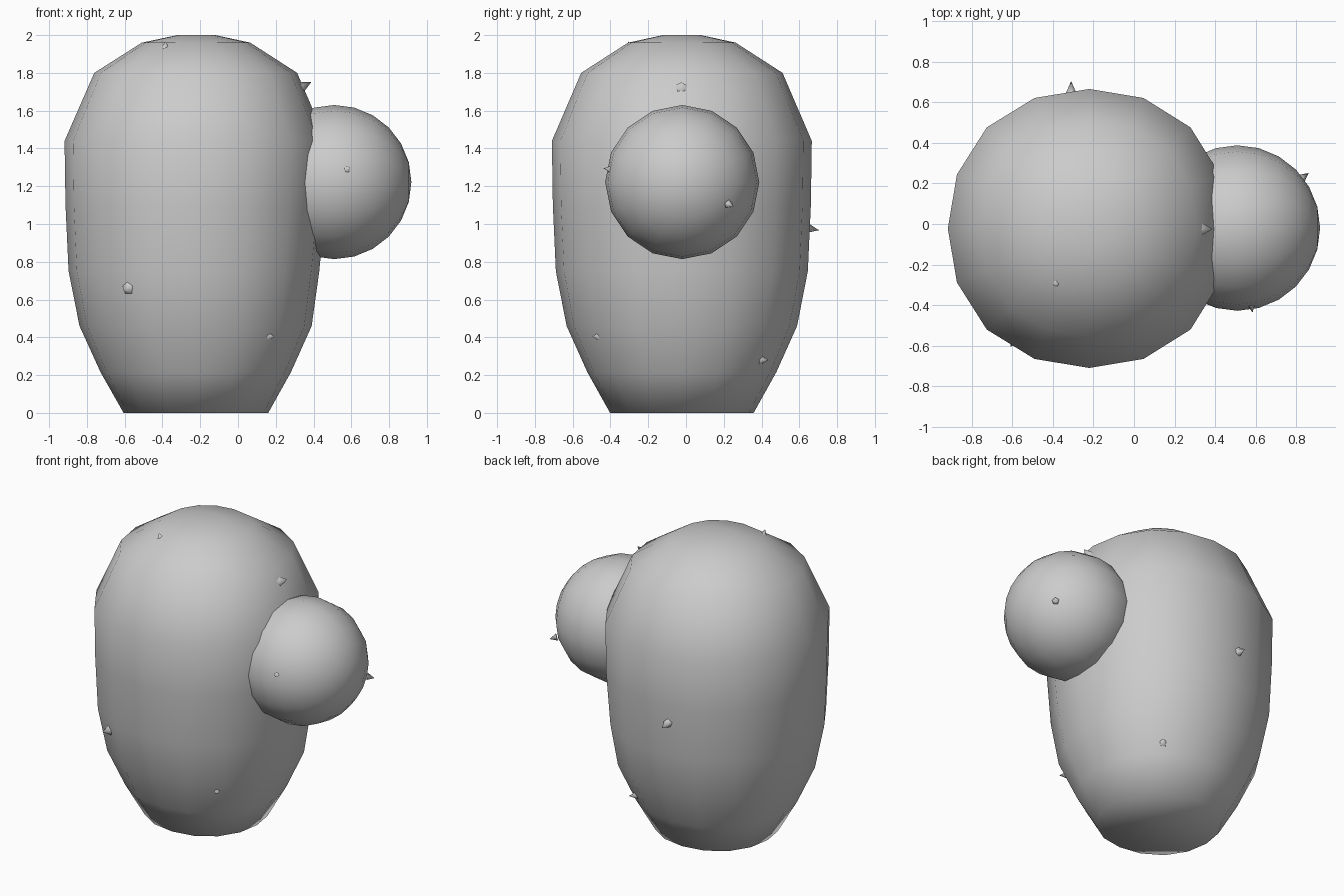
import bpy, bmesh, math
from mathutils import Vector, Matrix

if "Cube" in bpy.data.objects:
    bpy.data.objects.remove(bpy.data.objects["Cube"])

CX, CY, SIDES = -0.22, -0.022, 16
BALL = Vector((0.51, -0.02, 1.222))


def finish(bm, name, angle=75):
    bmesh.ops.recalc_face_normals(bm, faces=bm.faces)
    me = bpy.data.meshes.new(name)
    bm.to_mesh(me)
    bm.free()
    ob = bpy.data.objects.new(name, me)
    bpy.context.collection.objects.link(ob)
    bpy.ops.object.select_all(action='DESELECT')
    ob.select_set(True)
    bpy.context.view_layer.objects.active = ob
    bpy.ops.object.shade_smooth_by_angle(angle=math.radians(angle))
    return ob


# body: slightly squarish revolved profile
profile = [(0.38, 0), (0.50, 0.215), (0.61, 0.46), (0.667, 0.75), (0.683, 1.1),
           (0.688, 1.44), (0.533, 1.8), (0.285, 1.96), (0.10, 2.0)]
bm = bmesh.new()
rings = []
for r, z in profile:
    ring = []
    for i in range(SIDES):
        a = 2 * math.pi * i / SIDES
        k = r * (1 + 0.025 * math.sin(2 * a) ** 2)
        x = CX + k * math.cos(a) * (1.015 if math.cos(a) < 0 else 0.975 if z == 0.75 else 1)
        ring.append(bm.verts.new((x, CY + k * math.sin(a), z)))
    rings.append(ring)
for lo, hi in zip(rings, rings[1:]):
    for i in range(SIDES):
        j = (i + 1) % SIDES
        bm.faces.new((lo[i], lo[j], hi[j], hi[i]))
bm.faces.new(rings[0][::-1])
bm.faces.new(rings[-1])
finish(bm, "cactus_body")

# ball arm: sphere open where it sinks into the body
bm = bmesh.new()
bmesh.ops.create_uvsphere(bm, u_segments=16, v_segments=12, radius=0.408,
                          matrix=Matrix.Translation(BALL) @ Matrix.Rotation(math.pi / 2, 4, 'Y'))
bmesh.ops.bisect_plane(bm, geom=bm.verts[:] + bm.edges[:] + bm.faces[:],
                       plane_co=(0.34, 0, 0), plane_no=(-1, 0, 0), clear_outer=True)
finish(bm, "ball_arm")


# spikes: short five-sided cones pointing out of the surface
def spike(name, pos, direction, radius=0.025, height=0.05):
    d = Vector(direction).normalized()
    bm = bmesh.new()
    bmesh.ops.create_cone(bm, cap_ends=False, segments=5, radius1=radius, radius2=0,
                          depth=height + 0.02,
                          matrix=Matrix.Translation(Vector(pos) + d * (height - 0.02) / 2)
                          @ d.to_track_quat('Z', 'Y').to_matrix().to_4x4())
    finish(bm, name)


spike("spike_front_left", (-0.59, -0.575, 0.66), (-0.5, -0.8, -0.1), 0.038, 0.035)
spike("spike_front_right", (0.165, -0.465, 0.405), (0.6, -0.7, 0.0), 0.03, 0.04)
spike("spike_top", (-0.385, -0.295, 1.94), (0.0, -0.4, 0.9), 0.026, 0.03)
spike("spike_above_ball", (0.33, -0.025, 1.72), (0.85, 0, 0.45), 0.05, 0.065)
spike("spike_back", (-0.31, 0.65, 0.975), (0, 1, -0.15), 0.034, 0.055)
spike("spike_back_right", (0.105, 0.405, 0.28), (0.6, 0.75, 0), 0.028, 0.04)
for n, p in {"front": (0.58, -0.41, 1.29), "side": (0.84, 0.235, 1.10)}.items():
    spike("ball_spike_" + n, p, Vector(p) - BALL, 0.024, 0.028)
